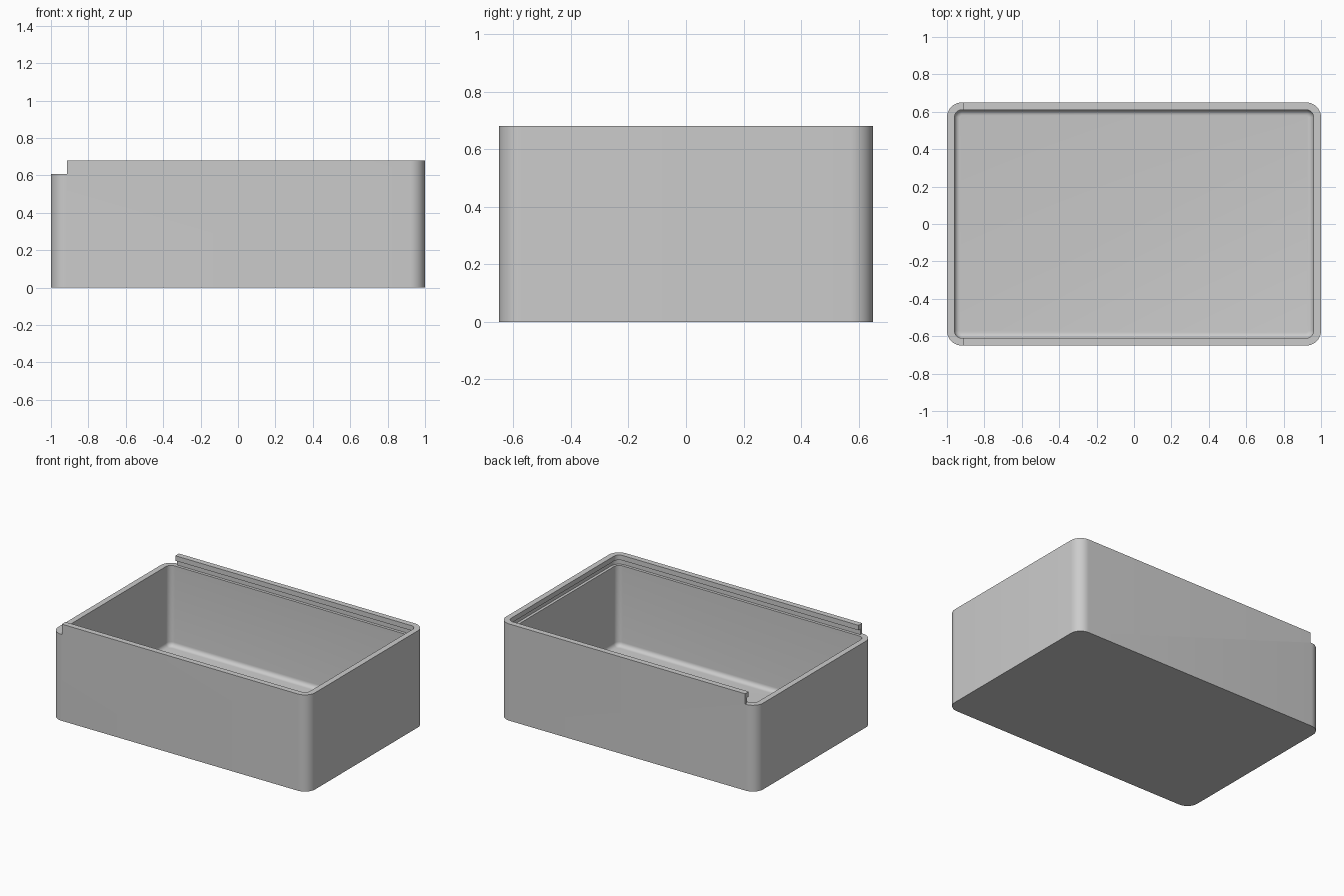
import bpy, bmesh, math

if "Cube" in bpy.data.objects:
    bpy.data.objects.remove(bpy.data.objects["Cube"], do_unlink=True)

HALF_X, HALF_Y, HEIGHT = 1.0, 0.65, 0.68
CORNER, STEPS = 0.08, 10
WALL, FLOOR, FILLET = 0.04, 0.04, 0.03
LEDGE, LIP, GROOVE = 0.607, 0.645, 0.02

grey = bpy.data.materials.new("plain grey")
grey.use_nodes = True
colour = (0.6, 0.6, 0.6, 1)
grey.diffuse_color = colour
grey.node_tree.nodes["Principled BSDF"].inputs["Base Color"].default_value = colour


def ring(bm, inset, z):
    """Rounded rectangle of vertices, offset inwards from the outer wall."""
    radius = CORNER - inset
    verts = []
    for quarter, (sx, sy) in enumerate([(1, 1), (-1, 1), (-1, -1), (1, -1)]):
        for i in range(STEPS + 1):
            a = (quarter + i / STEPS) * math.pi / 2
            verts.append(bm.verts.new((sx * (HALF_X - CORNER) + radius * math.cos(a),
                                       sy * (HALF_Y - CORNER) + radius * math.sin(a), z)))
    return verts


# Wall section: outside, rim, lid groove, inner wall, floor fillet
section = [(0, 0), (0, HEIGHT), (WALL, HEIGHT), (WALL, LIP),
           (GROOVE, LIP), (GROOVE, LEDGE), (WALL, LEDGE)]
for i in range(7):
    a = i / 6 * math.pi / 2
    section.append((WALL + FILLET * (1 - math.cos(a)),
                    FLOOR + FILLET * (1 - math.sin(a))))

bm = bmesh.new()
rings = [ring(bm, inset, z) for inset, z in section]
for low, high in zip(rings, rings[1:]):
    for i in range(len(low)):
        j = (i + 1) % len(low)
        bm.faces.new((low[i], low[j], high[j], high[i]))
bm.faces.new(rings[0][::-1])
bm.faces.new(rings[-1])
bmesh.ops.recalc_face_normals(bm, faces=bm.faces)
mesh = bpy.data.meshes.new("box_body")
bm.to_mesh(mesh)
bm.free()
body = bpy.data.objects.new("box_body", mesh)
bpy.context.collection.objects.link(body)
mesh.materials.append(grey)

# Open end where the lid slides in
bpy.ops.mesh.primitive_cube_add(size=1, location=(-1.115, 0, LEDGE + 0.2))
cutter = bpy.context.object
cutter.name = "lid_opening_cutter"
cutter.scale = (0.4, 2, 0.4)
cutter.hide_render = True
cut = body.modifiers.new("lid opening", "BOOLEAN")
cut.operation = "DIFFERENCE"
cut.solver = "EXACT"
cut.object = cutter

bpy.ops.object.select_all(action="DESELECT")
body.select_set(True)
bpy.context.view_layer.objects.active = body
bpy.ops.object.modifier_apply(modifier=cut.name)
bpy.data.objects.remove(cutter, do_unlink=True)
bpy.ops.object.shade_smooth_by_angle(angle=math.radians(30))
